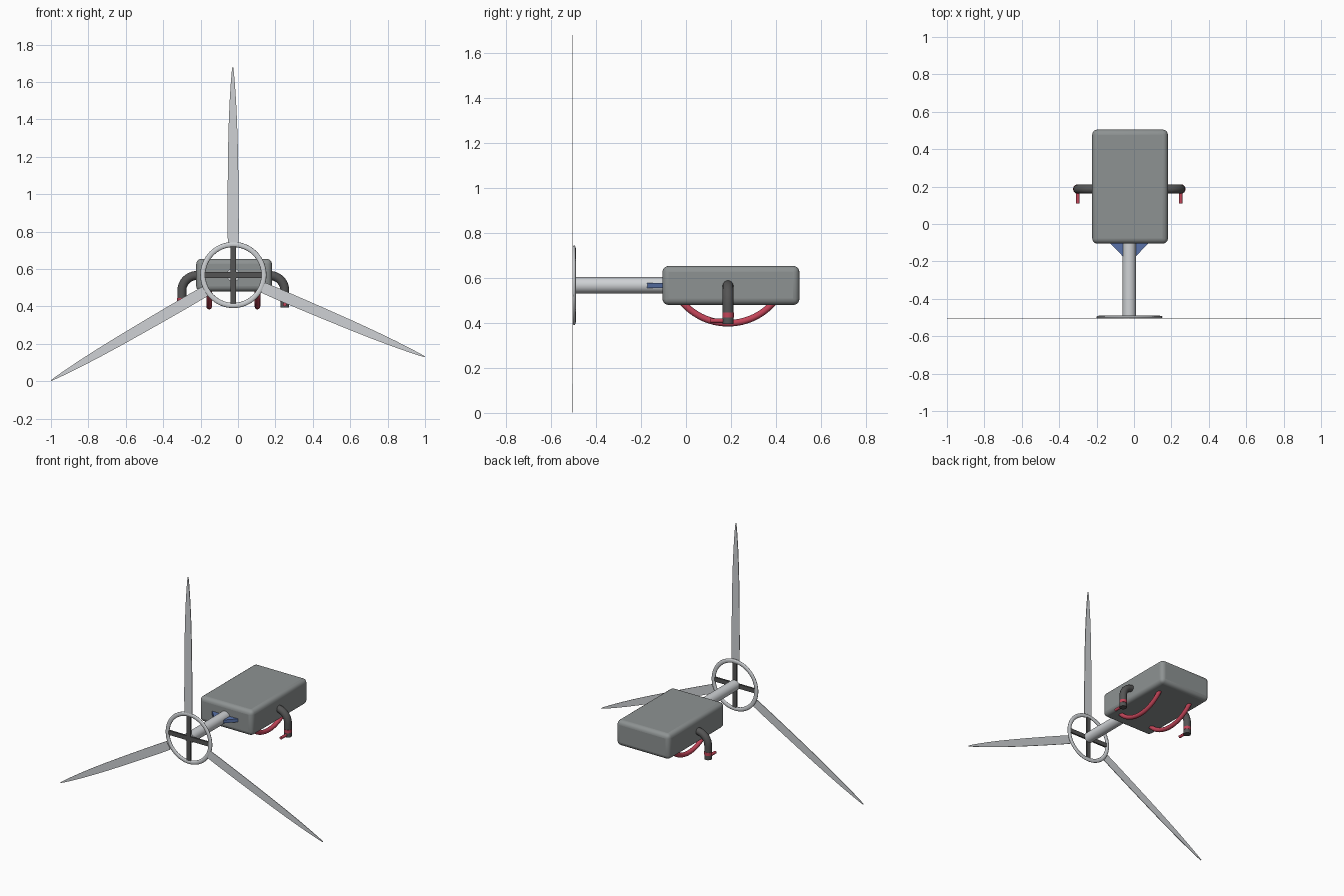
import bpy, bmesh
from math import sin, cos, pi, atan2, hypot
from mathutils import Vector

if "Cube" in bpy.data.objects:
    bpy.data.objects.remove(bpy.data.objects["Cube"])

CX, HZ = -0.025, 0.568   # centre line and hub height


def mat(name, c):
    m = bpy.data.materials.new(name)
    m.diffuse_color = (*c, 1)
    m.use_nodes = True
    m.node_tree.nodes["Principled BSDF"].inputs["Base Color"].default_value = m.diffuse_color
    return m


LIGHT = mat("light_metal", (0.62, 0.64, 0.66))
GREY = mat("body_grey", (0.27, 0.29, 0.29))
DARK = mat("dark_grey", (0.09, 0.09, 0.09))
RED = mat("red", (0.55, 0.06, 0.1))
BLUE = mat("blue", (0.1, 0.17, 0.4))


def finish(o, name, m):
    o.name = name
    o.data.materials.append(m)
    bpy.ops.object.select_all(action='DESELECT')
    o.select_set(True)
    bpy.context.view_layer.objects.active = o
    bpy.ops.object.shade_smooth_by_angle()
    return o


def box(name, loc, size, m, bevel=0):
    bpy.ops.mesh.primitive_cube_add(size=1, location=loc)
    o = bpy.context.object
    o.scale = size
    bpy.ops.object.transform_apply(location=False, scale=True)
    if bevel:
        b = o.modifiers.new("bevel", 'BEVEL')
        b.width, b.segments = bevel, 4
    return finish(o, name, m)


def rod(name, a, b, r, m):
    a, b = Vector(a), Vector(b)
    bpy.ops.mesh.primitive_cylinder_add(vertices=32, radius=r, depth=(b - a).length, location=(a + b) / 2)
    o = bpy.context.object
    o.rotation_euler = (b - a).to_track_quat('Z', 'Y').to_euler()
    return finish(o, name, m)


def tube(name, pts, r, m):
    cu = bpy.data.curves.new(name, 'CURVE')
    cu.dimensions = '3D'
    cu.bevel_depth, cu.bevel_resolution, cu.use_fill_caps = r, 5, True
    sp = cu.splines.new('POLY')
    sp.points.add(len(pts) - 1)
    for p, co in zip(sp.points, pts):
        p.co = (*co, 1)
    o = bpy.data.objects.new(name, cu)
    bpy.context.collection.objects.link(o)
    bpy.ops.object.select_all(action='DESELECT')
    o.select_set(True)
    bpy.context.view_layer.objects.active = o
    bpy.ops.object.convert(target='MESH')
    return finish(bpy.context.object, name, m)


def plate(name, outline, y0, y1, m, horizontal=False):
    # outline in xz extruded along y, or in xy extruded along z
    bm = bmesh.new()
    place = (lambda u, v, d: (u, v, d)) if horizontal else (lambda u, v, d: (u, d, v))
    f = bm.faces.new([bm.verts.new(place(u, v, y0)) for u, v in outline])
    r = bmesh.ops.extrude_face_region(bm, geom=[f])
    off = (0, 0, y1 - y0) if horizontal else (0, y1 - y0, 0)
    bmesh.ops.translate(bm, vec=off, verts=[v for v in r['geom'] if isinstance(v, bmesh.types.BMVert)])
    bmesh.ops.recalc_face_normals(bm, faces=bm.faces)
    me = bpy.data.meshes.new(name)
    bm.to_mesh(me)
    bm.free()
    o = bpy.data.objects.new(name, me)
    bpy.context.collection.objects.link(o)
    return finish(o, name, m)


# main body, shaft and blue brace
box("body", (-0.021, 0.2, 0.567), (0.405, 0.61, 0.174), GREY, 0.028)
rod("shaft", (CX, -0.495, HZ), (CX, -0.08, HZ), 0.036, LIGHT)
plate("brace", [(CX - .105, -.09), (CX + .105, -.09), (CX + .105, -.1), (CX + .03, -.178),
                (CX - .03, -.178), (CX - .105, -.1)], 0.556, 0.578, BLUE, True)

# hub ring and crossed spokes
bpy.ops.mesh.primitive_torus_add(major_segments=64, minor_segments=16, major_radius=0.163,
                                 minor_radius=0.014, location=(CX, -0.498, HZ), rotation=(pi / 2, 0, 0))
ring = bpy.context.object
ring.scale.z = 0.55
finish(ring, "hub_ring", LIGHT)
box("spoke_vertical", (CX, -0.498, HZ), (0.03, 0.012, 0.325), DARK)
box("spoke_horizontal", (CX, -0.498, HZ), (0.325, 0.012, 0.03), DARK)

# three thin tapered blades, each aimed at its tip
half = [(0.172, .029), (0.25, .030), (0.4, .0295), (0.55, .028), (0.7, .0255), (0.82, .022),
        (0.93, .017), (1.02, .011), (1.08, .006), (1.11, .002)]
for i, (tx, tz) in enumerate([(CX - .003, 1.682), (-1, 0.003), (1, 0.13)]):
    dx, dz = tx - CX, tz - HZ
    k = hypot(dx, dz) / 1.111
    a = atan2(dz, dx)
    prof = half + [(u, -v) for u, v in reversed(half)]
    pts = [(CX + k * u * cos(a) - v * sin(a), HZ + k * u * sin(a) + v * cos(a)) for u, v in prof]
    plate(f"blade_{i + 1}", pts, -0.506, -0.502, LIGHT)

# red arched rails under the body
for side, s in (("left", -1), ("right", 1)):
    arc = [(CX + s * .129, .187 + .268 * cos(t), .667 + .268 * sin(t))
           for t in [pi + (0.2 + 0.6 * j / 32) * pi for j in range(33)]]
    tube(f"rail_{side}", arc, 0.015, RED)

# bent side pipes with red band and small handle
for side, s in (("left", -1), ("right", 1)):
    bend = [(CX + s * (.195 + .08 * sin(t)), .187, .485 + .08 * cos(t))
            for t in [pi / 2 * j / 12 for j in range(13)]]
    x = CX + s * .275
    tube(f"pipe_{side}", [(CX + s * .17, .187, .565)] + bend + [(x, .187, .395)], 0.0245, DARK)
    rod(f"band_{side}", (x, .187, .425), (x, .187, .446), 0.0255, RED)
    rod(f"handle_{side}", (x, .11, .41), (x, .18, .41), 0.0095, RED)
